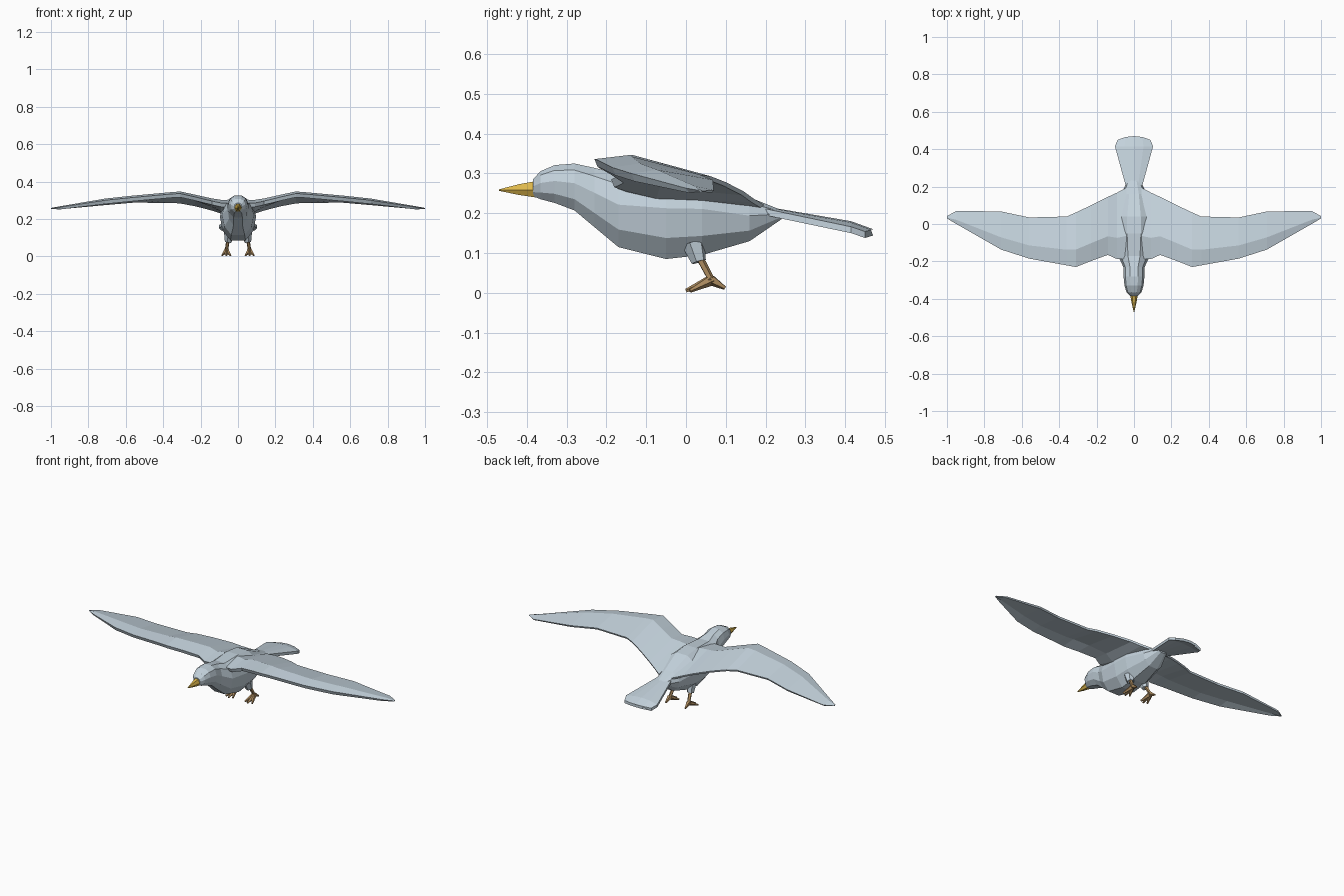
import bpy, bmesh
from mathutils import Vector

if "Cube" in bpy.data.objects:
    bpy.data.objects.remove(bpy.data.objects["Cube"])


def material(name, rgb):
    m = bpy.data.materials.new(name)
    m.diffuse_color = (*rgb, 1)
    m.use_nodes = True
    m.node_tree.nodes["Principled BSDF"].inputs["Base Color"].default_value = m.diffuse_color
    return m


FEATHER = material("pale blue grey", (0.55, 0.645, 0.715))
BEAK = material("golden yellow", (0.72, 0.47, 0.07))
LEG = material("tan brown", (0.40, 0.25, 0.11))


def finish(bm, name, mat, mirror=False):
    bmesh.ops.recalc_face_normals(bm, faces=bm.faces)
    me = bpy.data.meshes.new(name)
    bm.to_mesh(me)
    bm.free()
    me.materials.append(mat)
    ob = bpy.data.objects.new(name, me)
    bpy.context.collection.objects.link(ob)
    if mirror:
        ob.modifiers.new("Mirror", 'MIRROR').use_mirror_merge = False
    return ob


def add_loft(bm, rings):
    """Skin a row of closed rings and cap both ends."""
    vs = [[bm.verts.new(p) for p in r] for r in rings]
    for a, b in zip(vs, vs[1:]):
        n = len(a)
        for i in range(n):
            j = (i + 1) % n
            bm.faces.new((a[i], a[j], b[j], b[i]))
    bm.faces.new(vs[0])
    bm.faces.new(vs[-1])


def add_tube(bm, p, q, r1, r2, sides=5):
    """Tapered rod between two points."""
    p, q = Vector(p), Vector(q)
    d = q - p
    rot = Vector((0, 0, 1)).rotation_difference(d).to_matrix().to_4x4()
    rot.translation = (p + q) / 2
    bmesh.ops.create_cone(bm, cap_ends=True, segments=sides, radius1=r1,
                          radius2=r2, depth=d.length, matrix=rot)


# Body and head: faceted rings along y (y, bottom, top, half width)
HALF = [(0.42, 0), (0.85, 0.24), (1, 0.58), (0.82, 0.86), (0.38, 1)]
SECTION = HALF + [(-u, v) for u, v in reversed(HALF)]


def body_ring(y, lo, hi, w):
    return [(u * w, y, lo + v * (hi - lo)) for u, v in SECTION]


stations = [(-0.385, 0.243, 0.285, 0.020), (-0.365, 0.235, 0.306, 0.040),
            (-0.33, 0.226, 0.321, 0.051), (-0.28, 0.207, 0.325, 0.056),
            (-0.23, 0.165, 0.314, 0.057), (-0.17, 0.115, 0.299, 0.085),
            (-0.05, 0.085, 0.305, 0.097), (0.04, 0.095, 0.295, 0.095),
            (0.16, 0.130, 0.240, 0.068), (0.24, 0.185, 0.208, 0.032)]
bm = bmesh.new()
add_loft(bm, [body_ring(*s) for s in stations])
finish(bm, "body", FEATHER)

# Beak: six-sided taper
bm = bmesh.new()
add_loft(bm, [[(w * u, y, 0.258 + h * v) for u, v in
               ((1, 0), (0.5, 1), (-0.5, 1), (-1, 0), (-0.5, -0.8), (0.5, -0.8))]
              for y, w, h in ((-0.365, 0.023, 0.025), (-0.42, 0.013, 0.015),
                              (-0.47, 0.002, 0.002))])
finish(bm, "beak", BEAK)

# Wings: x, leading y, trailing y, z of lead / ridge / trail, ridge thickness
wing = [(0.04, -0.185, 0.195, 0.285, 0.303, 0.222, 0.08),
        (0.09, -0.188, 0.168, 0.285, 0.302, 0.238, 0.065),
        (0.14, -0.165, 0.145, 0.296, 0.310, 0.255, 0.045),
        (0.23, -0.198, 0.100, 0.318, 0.330, 0.278, 0.032),
        (0.31, -0.230, 0.062, 0.336, 0.347, 0.293, 0.025),
        (0.36, -0.221, 0.040, 0.333, 0.343, 0.296, 0.025),
        (0.56, -0.185, 0.035, 0.315, 0.325, 0.297, 0.022),
        (0.71, -0.137, 0.067, 0.300, 0.309, 0.284, 0.020),
        (0.95, 0.000, 0.070, 0.263, 0.268, 0.258, 0.012),
        (1.00, 0.030, 0.042, 0.258, 0.259, 0.256, 0.005)]
bm = bmesh.new()
rings = []
for x, yl, yt, zl, zm, zt, th in wing:
    ym = yl + 0.32 * (yt - yl)
    e = min(th, 0.02)
    rings.append([(x, yl, zl), (x, ym, zm), (x, yt, zt),
                  (x, yt - 0.004, zt - e * 0.5), (x, ym, zm - th),
                  (x, yl + 0.008, zl - e)])
add_loft(bm, rings)
finish(bm, "wings", FEATHER, mirror=True)

# Tail: thin arched fan (y, half width, top z, edge drop, rounding of the end)
ACROSS = (-1, -0.5, 0, 0.5, 1)
bm = bmesh.new()
rings = []
for y, w, z, drop, bow in ((0.15, 0.040, 0.232, 0.006, 0),
                           (0.20, 0.043, 0.217, 0.006, 0),
                           (0.415, 0.102, 0.180, 0.014, 0),
                           (0.47, 0.088, 0.160, 0.006, 0.02)):
    top = [(t * w, y - bow * t * t, z - drop * t * t) for t in ACROSS]
    rings.append(top + [(px, py, pz - 0.016) for px, py, pz in reversed(top)])
add_loft(bm, rings)
finish(bm, "tail", FEATHER)

# Feathered thighs
bm = bmesh.new()
add_tube(bm, (0.046, 0.018, 0.125), (0.052, 0.032, 0.078), 0.030, 0.019, 6)
finish(bm, "thighs", FEATHER, mirror=True)

# Shanks and toes
bm = bmesh.new()
hub = (0.062, 0.064, 0.032)
add_tube(bm, (0.053, 0.034, 0.088), hub, 0.010, 0.009)
for tip in ((0.040, 0.010, 0.005), (0.062, 0.000, 0.005),
            (0.085, 0.010, 0.005), (0.064, 0.098, 0.012)):
    add_tube(bm, hub, tip, 0.014, 0.005)
finish(bm, "legs_and_feet", LEG, mirror=True)
